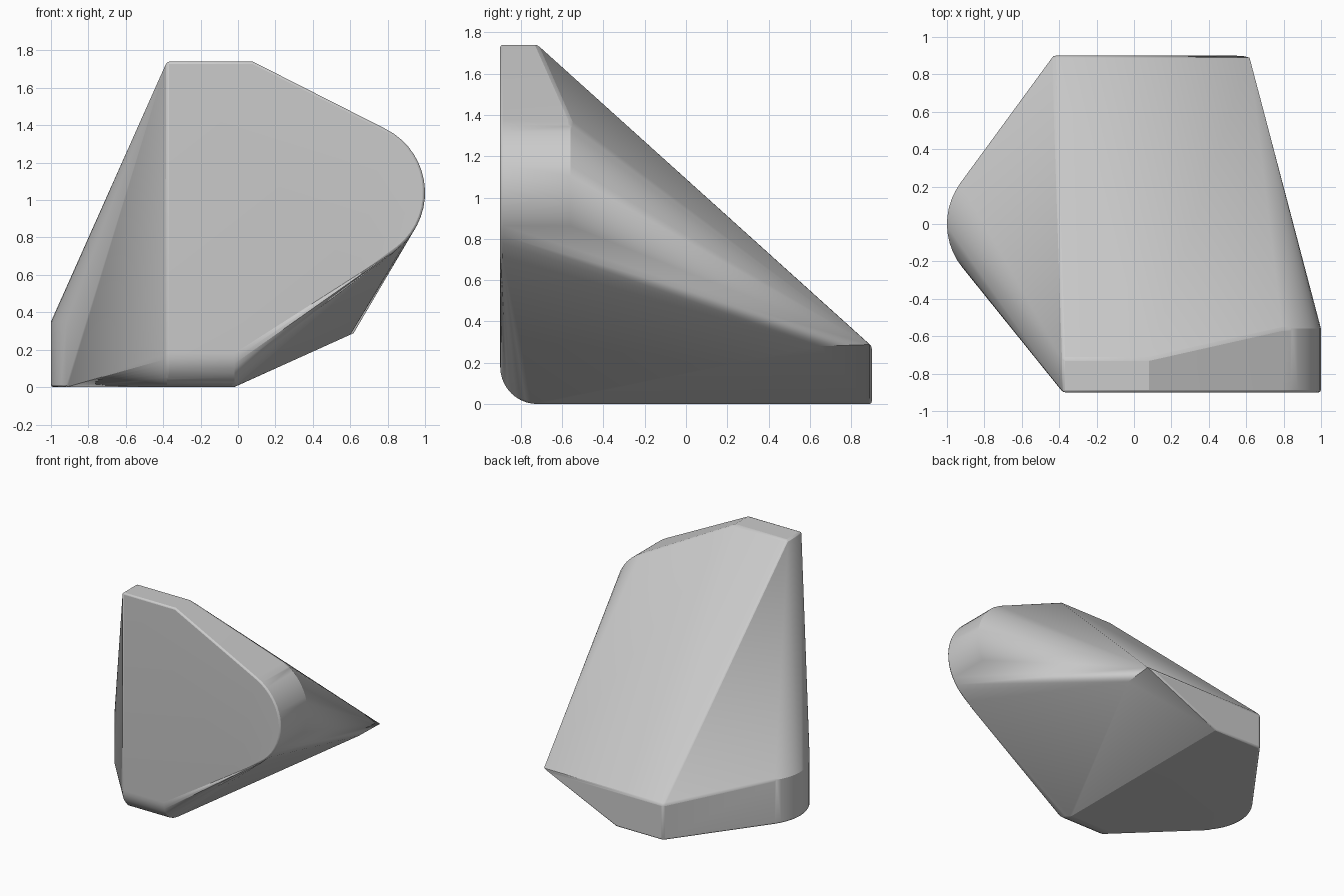
import bpy, bmesh
from math import radians, sin, cos

cube = bpy.data.objects.get("Cube")
if cube:
    bpy.data.objects.remove(cube, do_unlink=True)

FRONT, BACK, TOP, RIM = -0.9, 0.9, 1.74, 0.28


def arc(cx, cy, r, start, end, steps):
    """Points along a circular arc, angles in degrees."""
    angles = [radians(start + (end - start) * i / steps) for i in range(steps + 1)]
    return [(cx + r * cos(a), cy + r * sin(a)) for a in angles]


points = []

# Flat top edge and the sloping back rim
for x in (-0.38, 0.08):
    points += [(x, FRONT, TOP), (x, -0.72, TOP)]
points += [(0.6, BACK, RIM), (0.6, 0.65, RIM), (-0.43, BACK, RIM)]

# Base with a rounded front edge
points += [(-0.43, BACK, 0), (-0.02, BACK, 0)]
for y, z in arc(-0.72, 0.18, 0.18, 180, 270, 10):
    points += [(-0.38, y, z), (-0.02, y, z)]

# Rounded shoulder on the left, running front to back
for x, z in arc(0.62, 1.04, 0.38, 63, -58, 16):
    points += [(x, FRONT, z), (x, -0.56, z)]

# Rounded upright side on the right
for x, y in arc(-0.63, 0, 0.37, 144, 219, 10):
    points += [(x, y, 0), (x, y, 0.35)]

# Wrap the outline in one convex skin
bm = bmesh.new()
for p in points:
    bm.verts.new(p)
hull = bmesh.ops.convex_hull(bm, input=bm.verts)
unused = {v for v in hull["geom_interior"] + hull["geom_unused"]
          if isinstance(v, bmesh.types.BMVert)}
bmesh.ops.delete(bm, geom=list(unused), context="VERTS")
bmesh.ops.dissolve_limit(bm, angle_limit=radians(0.5), verts=bm.verts, edges=bm.edges)
bmesh.ops.recalc_face_normals(bm, faces=bm.faces)
mesh = bpy.data.meshes.new("faceted_block")
bm.to_mesh(mesh)
bm.free()
block = bpy.data.objects.new("faceted_block", mesh)
bpy.context.collection.objects.link(block)

# Plain grey material
grey = bpy.data.materials.new("light_grey")
grey.use_nodes = True
colour = (0.6, 0.6, 0.6, 1)
grey.diffuse_color = colour
grey.node_tree.nodes["Principled BSDF"].inputs["Base Color"].default_value = colour
mesh.materials.append(grey)

# Slightly softened edges
bevel = block.modifiers.new("soft_edges", "BEVEL")
bevel.width = 0.012
bevel.segments = 2
bevel.limit_method = "ANGLE"
bevel.angle_limit = radians(35)

bpy.context.view_layer.objects.active = block
block.select_set(True)
bpy.ops.object.shade_smooth_by_angle(angle=radians(20))
